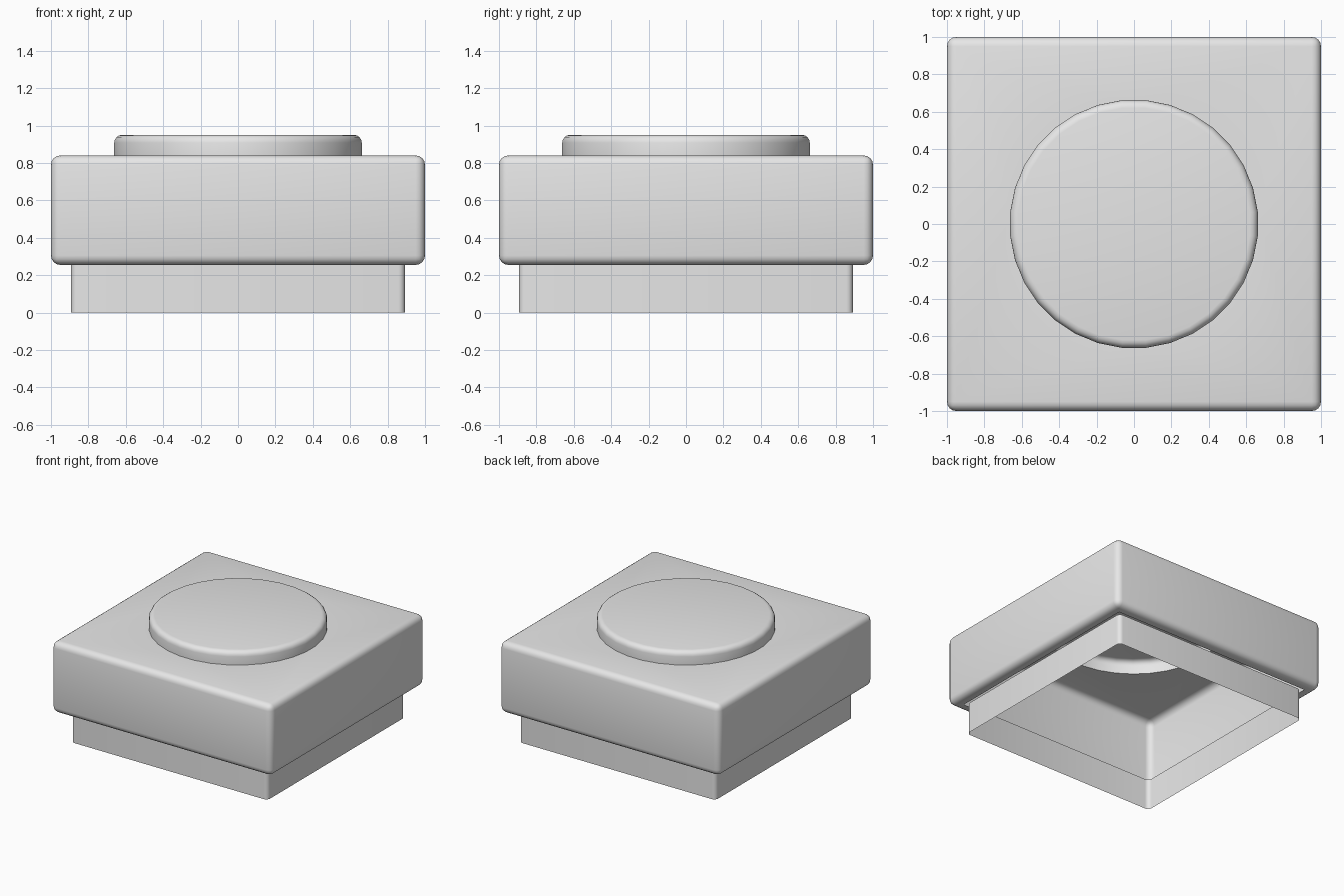
import bpy, bmesh, math
from mathutils import Matrix, Vector

old = bpy.data.objects.get("Cube")
if old:
    bpy.data.objects.remove(old, do_unlink=True)

grey = bpy.data.materials.new("plain_grey")
grey.use_nodes = True
grey.diffuse_color = (0.8, 0.8, 0.8, 1)
grey.node_tree.nodes["Principled BSDF"].inputs["Base Color"].default_value = (0.8, 0.8, 0.8, 1)

BOTTOM, TOP, CAP_TOP = 0.255, 0.84, 0.95
SLEEVE, CAP_RADIUS = 0.893, 0.665


def finish(bm, name):
    mesh = bpy.data.meshes.new(name)
    bm.to_mesh(mesh)
    bm.free()
    mesh.materials.append(grey)
    obj = bpy.data.objects.new(name, mesh)
    bpy.context.collection.objects.link(obj)
    bpy.ops.object.select_all(action='DESELECT')
    obj.select_set(True)
    bpy.context.view_layer.objects.active = obj
    bpy.ops.object.shade_smooth_by_angle(angle=math.radians(35))


def block(half, z0, z1):
    bm = bmesh.new()
    bmesh.ops.create_cube(bm, size=1)
    bmesh.ops.scale(bm, verts=bm.verts, vec=(2 * half, 2 * half, z1 - z0))
    bmesh.ops.translate(bm, verts=bm.verts, vec=(0, 0, (z0 + z1) / 2))
    return bm


def flat_face(bm, direction):
    # Largest face pointing up (1) or down (-1)
    bm.normal_update()
    return max((f for f in bm.faces if f.normal.z * direction > 0.99), key=lambda f: f.calc_area())


def round_edges(bm, edges, radius, segments=4):
    bmesh.ops.bevel(bm, geom=edges, offset=radius, segments=segments, profile=0.5, affect='EDGES')


def cap_circle(bm, z):
    turn = Matrix.Translation((0, 0, z)) @ Matrix.Rotation(math.pi / 32, 4, 'Z')
    return bmesh.ops.create_circle(bm, segments=32, radius=CAP_RADIUS, matrix=turn)["verts"]


# Rounded hollow body, open to the sleeve below and the cap above
bm = block(1.0, BOTTOM, TOP)
round_edges(bm, bm.edges[:], 0.05)
floor = flat_face(bm, -1)
bmesh.ops.inset_region(bm, faces=[floor], thickness=0.95 - SLEEVE)
bmesh.ops.delete(bm, geom=[floor], context='FACES_ONLY')
lid = flat_face(bm, 1)
rim = list(lid.edges)
bmesh.ops.delete(bm, geom=[lid], context='FACES_ONLY')
ring = cap_circle(bm, TOP)
rim += list({e for v in ring for e in v.link_edges})
bmesh.ops.triangle_fill(bm, edges=rim, use_beauty=True, normal=Vector((0, 0, 1)))
bmesh.ops.recalc_face_normals(bm, faces=bm.faces)
finish(bm, "body_shell")

# Thin open sleeve with rounded corners
bm = block(SLEEVE, 0, BOTTOM)
caps = [f for f in bm.faces if abs(f.normal.z) > 0.9]
bmesh.ops.delete(bm, geom=caps, context='FACES_ONLY')
uprights = [e for e in bm.edges if abs(e.verts[0].co.z - e.verts[1].co.z) > 0.1]
round_edges(bm, uprights, 0.035)
finish(bm, "base_sleeve")

# Round cap, hollow from below
bm = bmesh.new()
disc = bm.faces.new(cap_circle(bm, TOP))
made = bmesh.ops.extrude_face_region(bm, geom=[disc])["geom"]
raised = [g for g in made if isinstance(g, bmesh.types.BMVert)]
bmesh.ops.translate(bm, verts=raised, vec=(0, 0, CAP_TOP - TOP))
under = [f for f in bm.faces if all(v.co.z < TOP + 0.01 for v in f.verts)]
bmesh.ops.delete(bm, geom=under, context='FACES_ONLY')
top_edges = [e for e in bm.edges if all(v.co.z > CAP_TOP - 0.01 for v in e.verts)]
round_edges(bm, top_edges, 0.042)
bmesh.ops.recalc_face_normals(bm, faces=bm.faces)
finish(bm, "round_cap")
